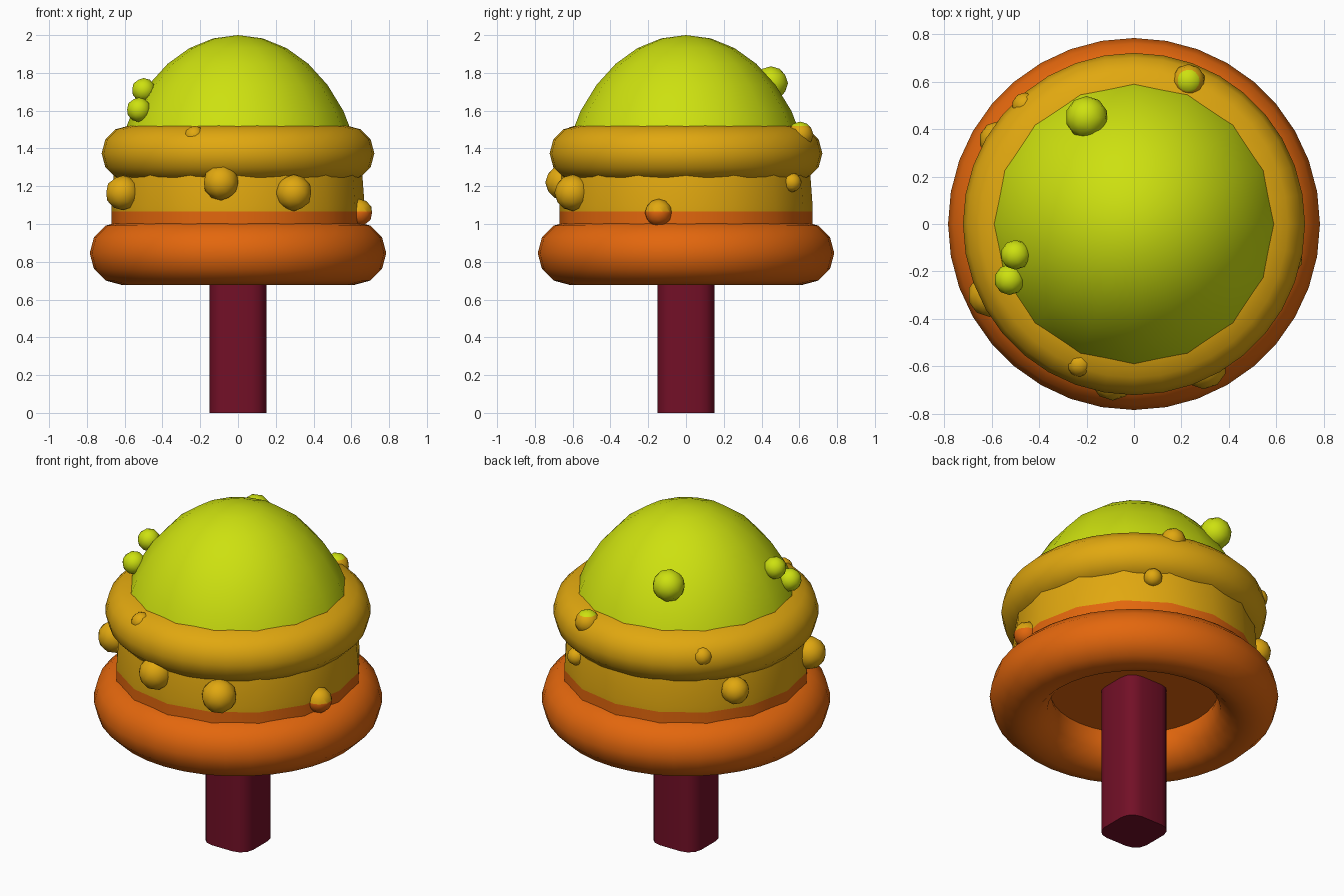
import bpy, bmesh, math
from mathutils import Matrix, Vector

if "Cube" in bpy.data.objects:
    bpy.data.objects.remove(bpy.data.objects["Cube"])


def material(name, rgb):
    m = bpy.data.materials.new(name)
    m.diffuse_color = (*rgb, 1)
    m.use_nodes = True
    m.node_tree.nodes["Principled BSDF"].inputs["Base Color"].default_value = m.diffuse_color
    return m


MAROON = material("maroon", (0.17, 0.005, 0.020))
BANDS = [material("orange", (0.77, 0.135, 0.004)),
         material("amber", (0.75, 0.39, 0.005)),
         material("lime", (0.61, 0.75, 0.005))]
LEVELS = (1.065, 1.52)  # heights where the colour changes


def finish(name, bm, mats, angle=60):
    """Cut at the colour heights, colour each face by height, shade smooth."""
    if len(mats) > 1:
        for z in LEVELS:
            bmesh.ops.bisect_plane(bm, geom=bm.verts[:] + bm.edges[:] + bm.faces[:],
                                   dist=1e-5, plane_co=(0, 0, z), plane_no=(0, 0, 1))
        for f in bm.faces:
            f.material_index = sum(f.calc_center_median().z > z for z in LEVELS)
    bmesh.ops.recalc_face_normals(bm, faces=bm.faces[:])
    me = bpy.data.meshes.new(name)
    bm.to_mesh(me)
    bm.free()
    for m in mats:
        me.materials.append(m)
    ob = bpy.data.objects.new(name, me)
    bpy.context.collection.objects.link(ob)
    bpy.ops.object.select_all(action='DESELECT')
    ob.select_set(True)
    bpy.context.view_layer.objects.active = ob
    bpy.ops.object.shade_smooth_by_angle(angle=math.radians(angle))
    return ob


def lathe(name, profile, sides, closed=False):
    """Turn (radius, z) points round the z axis."""
    bm = bmesh.new()
    rings = [[bm.verts.new((r * math.cos(2 * math.pi * i / sides),
                            r * math.sin(2 * math.pi * i / sides), z))
              for i in range(sides)] for r, z in profile]
    pairs = list(zip(rings, rings[1:]))
    if closed:
        pairs.append((rings[-1], rings[0]))
    for a, b in pairs:
        for i in range(sides):
            j = (i + 1) % sides
            bm.faces.new((a[i], a[j], b[j], b[i]))
    if not closed:
        bm.faces.new(rings[0])
        bmesh.ops.remove_doubles(bm, verts=rings[-1], dist=1e-4)
    return finish(name, bm, BANDS)


def ring(name, major, minor, z):
    n = 12
    lathe(name, [(major + minor * math.cos(2 * math.pi * i / n),
                  z + minor * math.sin(2 * math.pi * i / n)) for i in range(n)], 36, True)


# trunk: square post with rounded corners
bm = bmesh.new()
half, rad, top = 0.15, 0.08, 1.0
outline = []
for q in range(4):
    for k in range(4):
        a = math.pi / 2 * (q + k / 3)
        c = math.pi / 2 * q + math.pi / 4
        outline.append(((half - rad) * math.sqrt(2) * math.cos(c) + rad * math.cos(a),
                        (half - rad) * math.sqrt(2) * math.sin(c) + rad * math.sin(a), 0))
base = bm.faces.new([bm.verts.new(p) for p in outline])
ext = bmesh.ops.extrude_face_region(bm, geom=[base], use_keep_orig=True)
for v in ext["geom"]:
    if isinstance(v, bmesh.types.BMVert):
        v.co.z = top
finish("trunk", bm, [MAROON])

# crown: tall half ellipsoid with a flat underside
dome = [(0.67, 0.88)] + [(0.67 * math.cos(a), 1.1 + 0.9 * math.sin(a))
                         for a in (math.pi / 16 * i for i in range(9))]
lathe("crown", dome, 16)

# rolled rims
ring("lower_rim", 0.617, 0.168, 0.846)
ring("upper_rim", 0.575, 0.147, 1.374)

# knobs dotted over the crown: x, y, z, radius
KNOBS = [(-0.61, -0.30, 1.165, 0.092), (-0.09, -0.65, 1.22, 0.095),
         (0.295, -0.60, 1.165, 0.097), (0.64, -0.145, 1.06, 0.073),
         (0.23, 0.605, 1.472, 0.07), (0.335, 0.56, 1.22, 0.052),
         (-0.575, 0.355, 1.18, 0.078), (-0.20, 0.45, 1.745, 0.09),
         (-0.50, -0.13, 1.71, 0.063), (-0.525, -0.235, 1.605, 0.065),
         (-0.23, -0.59, 1.465, 0.055), (-0.46, 0.50, 1.41, 0.055)]
for i, (x, y, z, r) in enumerate(KNOBS):
    bm = bmesh.new()
    bmesh.ops.create_icosphere(bm, subdivisions=2, radius=r,
                               matrix=Matrix.Translation((x, y, z)))
    finish(f"knob_{i + 1}", bm, BANDS)
